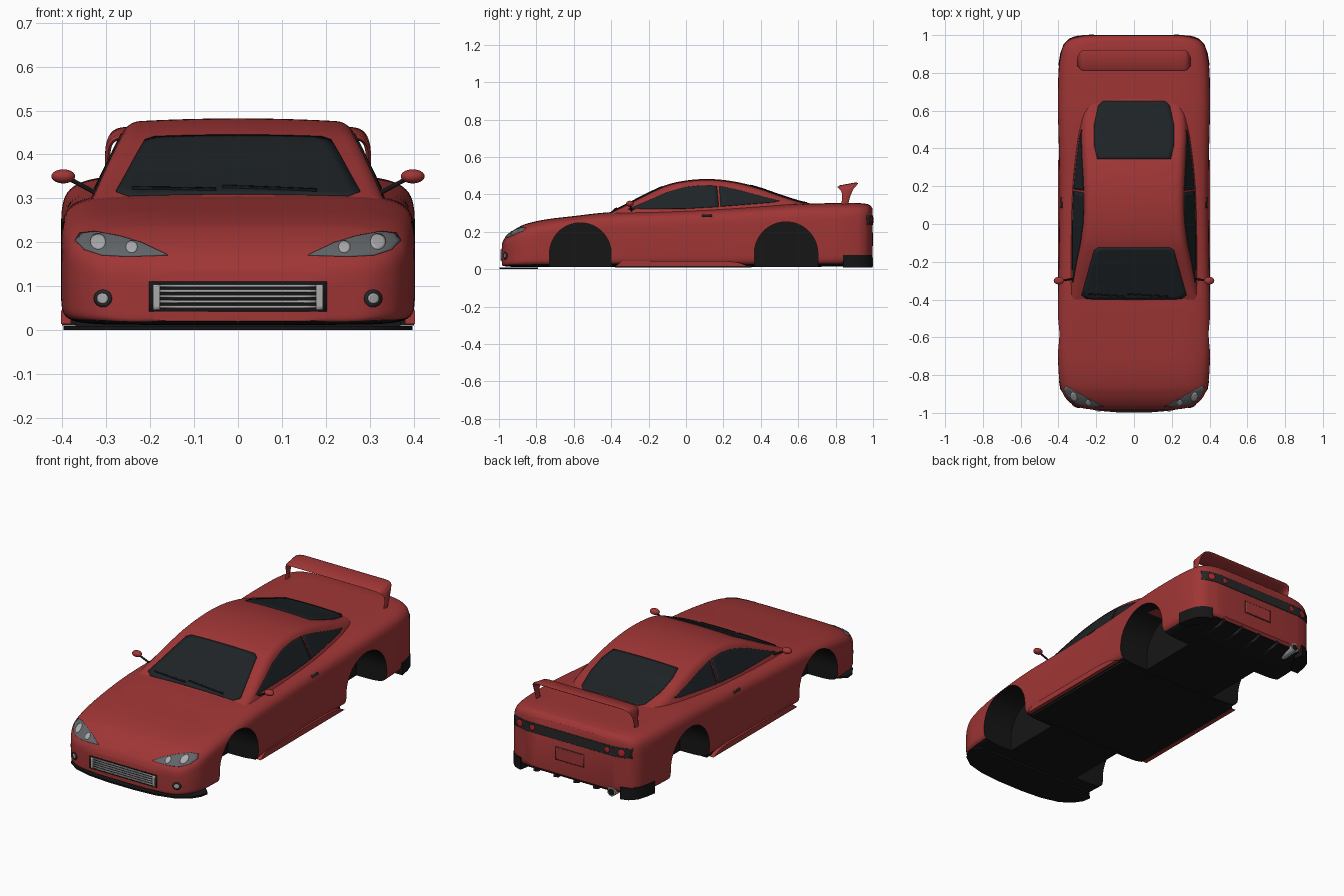
import bpy, bmesh, math
from mathutils import Vector
from mathutils.bvhtree import BVHTree

if "Cube" in bpy.data.objects:
    bpy.data.objects.remove(bpy.data.objects["Cube"])

COL = {"red": (.35, .036, .036, 1), "black": (.008, .008, .008, 1), "glass": (.013, .017, .02, 1),
       "trim": (.02, .02, .02, 1), "lens": (.12, .13, .14, 1), "chrome": (.4, .4, .41, 1), "lamp": (.45, .02, .03, 1)}
MAT = {}
for k, c in COL.items():
    MAT[k] = bpy.data.materials.new(k)
    MAT[k].diffuse_color = c

def finish(name, bm, col, mirror=False, recalc=True):
    if recalc:
        bmesh.ops.recalc_face_normals(bm, faces=bm.faces)
    me = bpy.data.meshes.new(name)
    bm.to_mesh(me)
    bm.free()
    ob = bpy.data.objects.new(name, me)
    bpy.context.collection.objects.link(ob)
    me.materials.append(MAT[col])
    if mirror:
        ob.modifiers.new("mirror", 'MIRROR')
    smooth(ob)
    return ob

def smooth(ob):
    bpy.ops.object.select_all(action='DESELECT')
    ob.select_set(True)
    bpy.context.view_layer.objects.active = ob
    bpy.ops.object.shade_smooth_by_angle(angle=math.radians(35))

def spline(rows, steps=6):
    """Catmull-Rom through rows of numbers."""
    r = [rows[0]] + list(rows) + [rows[-1]]
    out = []
    for i in range(1, len(r) - 2):
        for s in range(steps):
            t = s / steps
            out.append([.5 * (2*b + (c-a)*t + (2*a-5*b+4*c-d)*t*t + (3*b-a-3*c+d)*t**3)
                        for a, b, c, d in zip(r[i-1], r[i], r[i+1], r[i+2])])
    return out + [list(rows[-1])]

def loft(name, rings, col):
    bm = bmesh.new()
    vs = [[bm.verts.new(p) for p in ring] for ring in rings]
    n = len(vs[0])
    for a, b in zip(vs, vs[1:]):
        for i in range(n):
            bm.faces.new((a[i], a[(i+1) % n], b[(i+1) % n], b[i]))
    bm.faces.new(vs[0])
    bm.faces.new(vs[-1])
    return finish(name, bm, col)

def prism(name, pts, axis, a, b, col, mirror=False):
    put = {'x': lambda u, v, w: (w, u, v), 'z': lambda u, v, w: (u, v, w)}[axis]
    bm = bmesh.new()
    lo, hi = [[bm.verts.new(put(u, v, w)) for u, v in pts] for w in (a, b)]
    n = len(pts)
    for i in range(n):
        bm.faces.new((lo[i], lo[(i+1) % n], hi[(i+1) % n], hi[i]))
    bm.faces.new(lo)
    bm.faces.new(hi)
    return finish(name, bm, col, mirror)

def tube(name, p, q, r, col, mirror=False):
    p, q = Vector(p), Vector(q)
    bm = bmesh.new()
    bmesh.ops.create_cone(bm, cap_ends=True, segments=20, radius1=r, radius2=r, depth=(q-p).length)
    m = (q-p).to_track_quat('Z', 'Y').to_matrix().to_4x4()
    m.translation = (p+q) / 2
    bm.transform(m)
    return finish(name, bm, col, mirror)

# Lower body: superellipse sections (y, half width, bottom, top)
body_rows = [(-.985, .20, .02, .135), (-.97, .295, .016, .165), (-.94, .345, .013, .195), (-.90, .375, .012, .222),
             (-.85, .392, .012, .244), (-.75, .401, .012, .266), (-.6, .404, .012, .284), (-.4, .403, .012, .305),
             (-.1, .397, .012, .315), (.2, .395, .012, .328), (.4, .398, .012, .339), (.6, .403, .012, .35),
             (.8, .40, .014, .353), (.9, .388, .018, .354), (.95, .37, .026, .351), (.98, .335, .036, .344),
             (.997, .27, .05, .325)]
def body_ring(y, w, zb, zt, n=80):
    zm, out = zb + .45 * (zt - zb), []
    e_top = .4 - .1 * min(1, max(0, (y + .9) / .3))
    for i in range(n):
        c, s = math.cos(2*math.pi*i/n), math.sin(2*math.pi*i/n)
        e = e_top if s > 0 else .22
        out.append((math.copysign(abs(c)**e, c) * w, y, zm + math.copysign(abs(s)**e, s) * (zt-zm if s > 0 else zm-zb)))
    return out
body = loft("body", [body_ring(*r) for r in spline(body_rows)], "red")

# Cabin: tapered sections with rounded roof edges (y, base half width, roof height)
cabin_rows = [(-.45, .335, .275), (-.40, .335, .307), (-.3, .336, .357), (-.2, .337, .408), (-.1, .337, .452),
              (0, .337, .474), (.1, .337, .482), (.2, .335, .477), (.3, .33, .46), (.4, .322, .433),
              (.5, .31, .398), (.6, .285, .366), (.67, .24, .35), (.73, .17, .335)]
def cabin_ring(y, wb, zt):
    r = min(.03, (zt - .25) * .4)
    c = Vector((wb - .47 * (zt - .3), zt - .008))
    p0, p2, base = c + Vector((.42*r, -.9*r)), c + Vector((-r, .002)), Vector((wb + .0235, .25))
    half = [base.lerp(p0, i/4) for i in range(4)]
    half += [p0.lerp(c, i/6).lerp(c.lerp(p2, i/6), i/6) for i in range(6)]
    half += [Vector((p2.x*(1-i/5), zt - (zt-p2.y)*(1-i/5)**2)) for i in range(6)]
    return [(p.x, y, p.y) for p in half] + [(-p.x, y, p.y) for p in half[-2::-1]]
cabin = loft("cabin", [cabin_ring(*r) for r in spline(cabin_rows)], "red")

# Shell used to lay glass, lamps and trim onto the bodywork
verts, faces = [], []
for ob in (body, cabin):
    k = len(verts)
    verts += [v.co.copy() for v in ob.data.vertices]
    faces += [[i + k for i in p.vertices] for p in ob.data.polygons]
shell = BVHTree.FromPolygons(verts, faces)
VIEW = {'front': (lambda u, v: (u, -3, v), (0, 1, 0)), 'back': (lambda u, v: (u, 3, v), (0, -1, 0)),
        'side': (lambda u, v: (3, u, v), (-1, 0, 0)), 'top': (lambda u, v: (u, v, 3), (0, 0, -1))}

def patch(name, pts, view, col, off=.003, mirror=False, rings=10):
    """Convex outline drawn in a view and projected onto the shell."""
    org, d = VIEW[view]
    d = Vector(d)
    pts = [Vector(p) for p in pts]
    line = []
    for a, b in zip(pts, pts[1:] + pts[:1]):
        n = max(1, math.ceil((b-a).length / .025))
        line += [a.lerp(b, i/n) for i in range(n)]
    mid = sum(line, Vector((0, 0))) / len(line)
    bm = bmesh.new()
    def vert(p):
        o = Vector(org(*p))
        hit, nor = shell.ray_cast(o, d)[:2]
        if hit is None:
            hit, nor = shell.find_nearest(o + d * 2.1)[:2]
        return bm.verts.new(hit + nor * off)
    grid = [[vert(mid.lerp(p, k/rings)) for p in line] for k in range(1, rings+1)]
    c, n = vert(mid), len(line)
    for i in range(n):
        j = (i+1) % n
        bm.faces.new((c, grid[0][i], grid[0][j]))
        for a, b in zip(grid, grid[1:]):
            bm.faces.new((a[i], b[i], b[j], a[j]))
    bm.normal_update()
    if sum((f.normal.dot(d) * f.calc_area() for f in bm.faces)) > 0:
        bmesh.ops.reverse_faces(bm, faces=bm.faces)
    ob = finish(name, bm, col, mirror, recalc=False)
    s = ob.modifiers.new("thickness", 'SOLIDIFY')
    s.thickness, s.offset = off + .003, -1
    return ob

def sym(pts):
    return pts + [(-u, v) for u, v in reversed(pts)]
def box(u0, u1, v0, v1):
    return [(u0, v0), (u1, v0), (u1, v1), (u0, v1)]
def disc(u, v, r, n=20):
    return [(u + r*math.cos(2*math.pi*i/n), v + r*math.sin(2*math.pi*i/n)) for i in range(n)]

# Glass
patch("windscreen", sym([(.25, -.397), (.278, -.375), (.212, -.14), (.19, -.125)]), 'top', "glass")
patch("rear_window", sym([(.195, .345), (.212, .42), (.212, .52), (.19, .625), (.165, .65)]), 'top', "glass")
patch("front_side_window", [(-.31, .32), (-.2, .366), (-.1, .41), (0, .438), (.08, .447), (.165, .444), (.175, .333), (0, .323)],
      'side', "glass", mirror=True)
patch("rear_side_window", [(.185, .334), (.178, .443), (.27, .425), (.38, .395), (.5, .364), (.46, .356)], 'side', "glass", mirror=True)
for i, (a, b) in enumerate([(-.24, -.05), (-.035, .18)]):
    patch(f"wiper_{i}", [(a, -.372), (b, -.385), (b, -.378), (a, -.366)], 'top', "black", .007, rings=2)

# Headlights, fog lamps and grille
patch("headlight", [(.16, .17), (.25, .167), (.31, .17), (.35, .183), (.37, .203), (.36, .219), (.325, .223), (.27, .213), (.22, .198)],
      'front', "lens", mirror=True)
for u, v, r in ((.318, .199, .017), (.242, .187, .013)):
    patch("headlamp_bulb", disc(u, v, r), 'front', "chrome", .005, True, 3)
patch("fog_lamp_ring", disc(.307, .072, .02), 'front', "trim", .003, True, 3)
patch("fog_lamp", disc(.307, .072, .012), 'front', "chrome", .005, True, 3)
patch("grille", box(-.202, .202, .042, .11), 'front', "black", .002)
for i in range(5):
    patch("grille_bar", box(-.18, .18, .05 + i*.012, .056 + i*.012), 'front', "chrome", .006, rings=4)
patch("grille_end", box(.178, .194, .046, .104), 'front', "chrome", .008, True, 3)

# Tail light band, rear lamps and plate panel
patch("tail_light_band", box(-.355, .355, .235, .287), 'back', "trim", rings=14)
for u, r in ((.305, .018), (.225, .014)):
    patch("tail_lamp", disc(u, .261, r), 'back', "lamp", .006, True, 3)
patch("plate_border", box(-.085, .085, .125, .195), 'back', "trim", .002)
patch("plate_panel", box(-.082, .082, .128, .192), 'back', "red", .004)
patch("door_handle", box(.085, .14, .279, .29), 'side', "trim", .002, True, 3)

# Black underside and wheel wells cut from the body
body.data.materials.append(MAT["black"])
for p in body.data.polygons:
    if p.normal.z < -.8:
        p.material_index = 1
for yc, r in ((-.565, .165), (.535, .17)):
    arch = [(yc + r*math.cos(math.pi*i/32), .083 + r*math.sin(math.pi*i/32)) for i in range(33)]
    for s in (1, -1):
        cut = prism("well_cutter", [(yc + r, -.1)] + arch + [(yc - r, -.1)], 'x', s*.22, s*.6, "black")
        cut.hide_render = True
        bpy.context.view_layer.objects.active = body
        m = body.modifiers.new("well", 'BOOLEAN')
        m.operation, m.solver, m.material_mode, m.object = 'DIFFERENCE', 'EXACT', 'TRANSFER', cut
        bpy.ops.object.modifier_apply(modifier=m.name)
        bpy.data.objects.remove(cut)
smooth(body)

# Splitter, skirts, rear bumper corners and diffuser
prism("front_splitter", sym([(0.08, -.998), (.2, -.988), (.3, -.962), (.36, -.92), (.39, -.875), (.398, -.83), (.36, -.79)]),
      'z', 0, .009, "black")
prism("side_skirt", [(-.38, .014), (.34, .014), (.28, .036), (.2, .045), (-.34, .045)], 'x', .38, .403, "red", True)
prism("underfloor", box(-.37, .37, -.38, .35), 'z', .008, .02, "black")
prism("bumper_corner", [(.35, .84), (.401, .84), (.391, .9), (.374, .95), (.341, .983), (.3, .996), (.29, .95)],
      'z', .01, .075, "black", True)
prism("diffuser", [(.8, .013), (.9, .015), (.985, .034), (.97, .06), (.8, .05)], 'x', -.27, .27, "black")
for x in (-.14, -.02, .1, .22):
    prism("diffuser_fin", [(.86, .014), (.96, .01), (.99, .022), (.988, .05), (.9, .05)], 'x', x-.006, x+.006, "trim")
tube("exhaust_pipe", (-.25, .9, .038), (-.25, 1.0, .038), .024, "chrome")
tube("exhaust_bore", (-.25, .95, .038), (-.25, 1.001, .038), .018, "black")

# Rear wing with curved legs, swept across the car (x, z, front y, back y)
half = [(.295, .34, .825, .865), (.297, .385, .835, .878), (.294, .422, .83, .895), (.281, .442, .815, .915),
        (.255, .449, .81, .92), (.2, .45, .81, .92), (.1, .45, .81, .92)]
path = spline(half + [(0, .45, .81, .92)] + [(-x, z, a, b) for x, z, a, b in half[::-1]], 4)
rings = []
for i, (x, z, a, b) in enumerate(path):
    p, q = path[max(i-1, 0)], path[min(i+1, len(path)-1)]
    t = Vector((q[0]-p[0], q[1]-p[1])).normalized() * .006
    rings.append([(x + t.y*s, y, z - t.x*s + (y-.865)*.18) for y, s in
                  ((a, 0), (a+.012, 1), (b-.012, 1), (b, 0), (b-.012, -1), (a+.012, -1))])
loft("rear_wing", rings, "red")

# Door mirrors
bm = bmesh.new()
bmesh.ops.create_uvsphere(bm, u_segments=24, v_segments=14, radius=1)
for v in bm.verts:
    v.co = (.398 + v.co.x*.027, -.3 + v.co.y*.02, .35 + v.co.z*.016)
finish("mirror_shell", bm, "red", True)
tube("mirror_stalk", (.385, -.3, .345), (.32, -.29, .31), .005, "black", True)

for m in bpy.data.materials:
    if m.users and not m.is_grease_pencil:
        m.use_nodes = True
        m.node_tree.nodes["Principled BSDF"].inputs["Base Color"].default_value = m.diffuse_color
